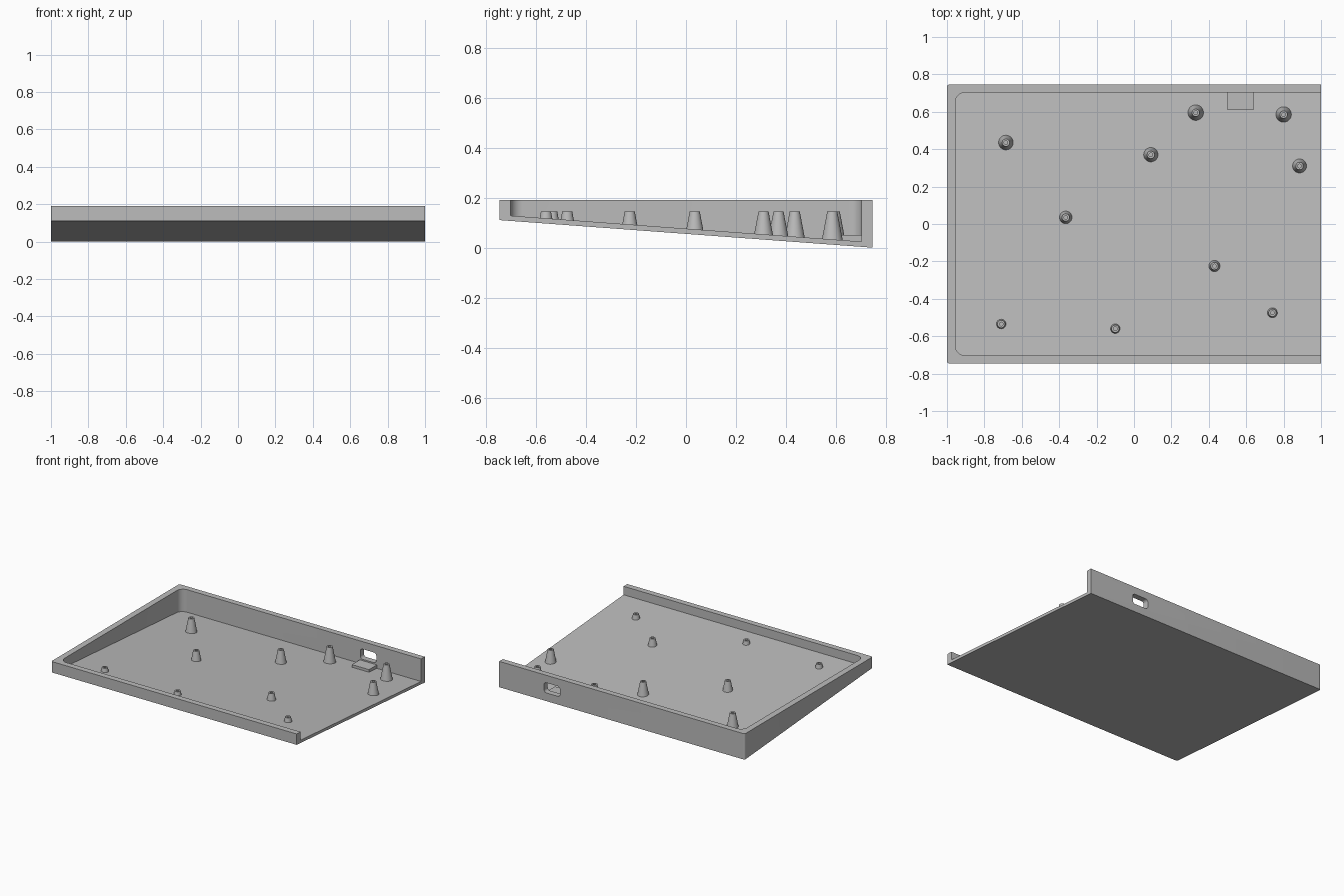
import bpy, bmesh, math
from mathutils import Vector

if "Cube" in bpy.data.objects:
    bpy.data.objects.remove(bpy.data.objects["Cube"], do_unlink=True)

HALF_Y, TOP, RISE, FLOOR = 0.745, 0.19, 0.11, 0.021

grey = bpy.data.materials.new("plain grey")
grey.use_nodes = True
grey.diffuse_color = (0.5, 0.5, 0.5, 1)
grey.node_tree.nodes["Principled BSDF"].inputs["Base Color"].default_value = (0.5, 0.5, 0.5, 1)


def underside(y):
    return RISE * (HALF_Y - y) / (2 * HALF_Y)


def floor_z(y):
    return underside(y) + FLOOR


def add_object(name, bm):
    bmesh.ops.recalc_face_normals(bm, faces=bm.faces)
    mesh = bpy.data.meshes.new(name)
    bm.to_mesh(mesh)
    bm.free()
    mesh.materials.append(grey)
    obj = bpy.data.objects.new(name, mesh)
    bpy.context.collection.objects.link(obj)
    return obj


def arc(cx, cy, r, start, steps=8):
    return [(cx + r * math.cos(a), cy + r * math.sin(a))
            for a in (start + math.pi / 2 * i / steps for i in range(steps + 1))]


def prism(name, outline, low, high):
    """Close a loop of points between two surfaces given as functions."""
    bm = bmesh.new()
    bottom = [bm.verts.new(low(a, b)) for a, b in outline]
    top = [bm.verts.new(high(a, b)) for a, b in outline]
    bm.faces.new(bottom)
    bm.faces.new(top)
    n = len(outline)
    for i in range(n):
        j = (i + 1) % n
        bm.faces.new((bottom[i], bottom[j], top[j], top[i]))
    return add_object(name, bm)


def tray_outline(x0, x1, y0, y1, r):
    """Rounded at the closed end, square at the open end."""
    return ([(x1, y0), (x1, y1)] + arc(x0 + r, y1 - r, r, math.pi / 2)
            + arc(x0 + r, y0 + r, r, math.pi))


def cut(target, cutter):
    mod = target.modifiers.new("cut", "BOOLEAN")
    mod.operation = "DIFFERENCE"
    mod.solver = "EXACT"
    mod.object = cutter
    bpy.context.view_layer.objects.active = target
    bpy.ops.object.modifier_apply(modifier=mod.name)
    bpy.data.objects.remove(cutter, do_unlink=True)


def smooth(obj):
    bpy.ops.object.select_all(action="DESELECT")
    obj.select_set(True)
    bpy.context.view_layer.objects.active = obj
    bpy.ops.object.shade_smooth_by_angle(angle=math.radians(30))


# Wedge-shaped tray, open at its +x end
tray = prism("tray", tray_outline(-1, 1, -HALF_Y, HALF_Y, 0.012),
             lambda x, y: (x, y, underside(y)), lambda x, y: (x, y, TOP))
cavity = prism("cavity_cutter", tray_outline(-0.955, 1.1, -0.702, 0.702, 0.05),
               lambda x, y: (x, y, floor_z(y)), lambda x, y: (x, y, TOP + 0.1))
cut(tray, cavity)

# Rounded port opening through the back wall
r = 0.02
x0, x1, z0, z1 = 0.505, 0.635, 0.06, 0.135
port = (arc(x1 - r, z1 - r, r, 0) + arc(x0 + r, z1 - r, r, math.pi / 2)
        + arc(x0 + r, z0 + r, r, math.pi) + arc(x1 - r, z0 + r, r, 1.5 * math.pi))
cut(tray, prism("port_cutter", port, lambda x, z: (x, 0.65, z), lambda x, z: (x, 0.8, z)))
smooth(tray)

# Ledge inside the port
prism("port_ledge", [(0.5, 0.61), (0.64, 0.61), (0.64, 0.71), (0.5, 0.71)],
      lambda x, y: (x, y, floor_z(y) - 0.005), lambda x, y: (x, y, 0.05))

# Tapered standoffs with blind screw holes, all ending at one height
STANDOFFS = [(-0.685, 0.435), (0.09, 0.37), (0.33, 0.595), (0.80, 0.585), (0.885, 0.31),
             (-0.365, 0.035), (0.43, -0.225), (0.74, -0.475), (-0.71, -0.535), (-0.10, -0.56)]
PEG_TOP, PEG_R, HOLE_R, SIDES = 0.145, 0.02, 0.01, 32
for x, y in STANDOFFS:
    base = floor_z(y) - 0.008
    base_r = PEG_R + 0.19 * (PEG_TOP - base)
    profile = [(base_r, base), (PEG_R, PEG_TOP), (HOLE_R, PEG_TOP),
               (HOLE_R, PEG_TOP - 0.025), (0, PEG_TOP - 0.025)]
    bm = bmesh.new()
    verts = [bm.verts.new((x + pr, y, z)) for pr, z in profile]
    edges = [bm.edges.new(pair) for pair in zip(verts, verts[1:])]
    bmesh.ops.spin(bm, geom=verts + edges, cent=(x, y, 0), axis=Vector((0, 0, 1)),
                   angle=2 * math.pi, steps=SIDES)
    bmesh.ops.remove_doubles(bm, verts=bm.verts, dist=0.0001)
    smooth(add_object("standoff", bm))
